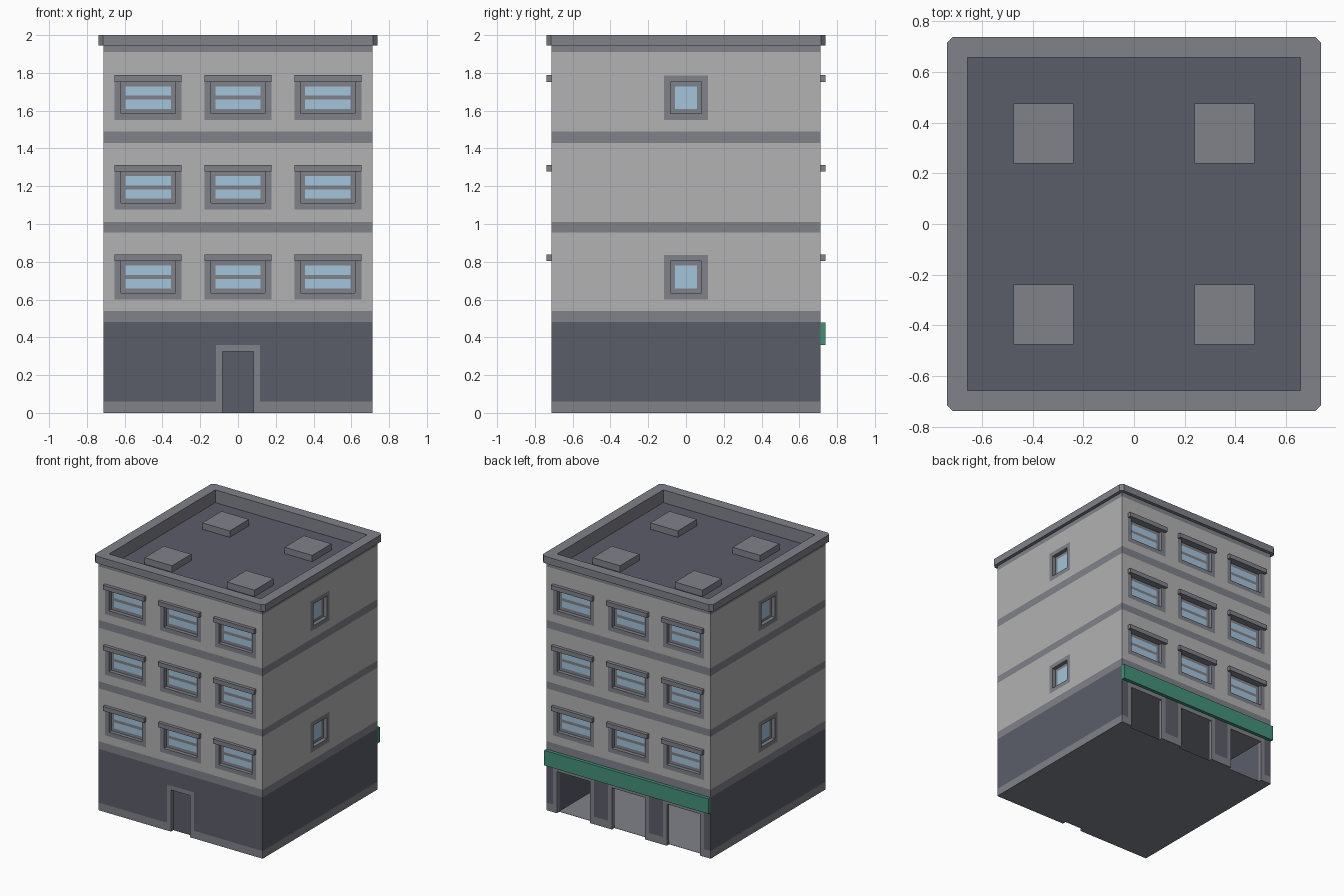
import bpy
from math import sin, cos, pi

if "Cube" in bpy.data.objects:
    bpy.data.objects.remove(bpy.data.objects["Cube"])

W = 0.712          # half width of the body
DEPTH = 0.03       # window and door recess


def material(name, hexa):
    m = bpy.data.materials.new(name)
    rgb = [int(hexa[i:i + 2], 16) / 255 for i in (0, 2, 4)]
    m.diffuse_color = [((c + 0.055) / 1.055) ** 2.4 for c in rgb] + [1]
    m.use_nodes = True
    m.node_tree.nodes["Principled BSDF"].inputs["Base Color"].default_value = m.diffuse_color
    return m


MATS = {n: material(n, h) for n, h in dict(
    plaster="b2b2b2", trim="80828a", slate="5b5d69", glass="a4c4dc", green="43917a").items()}
NAMES = list(MATS)


def build(name, faces):
    """Make one flat-shaded object from (points, material name) faces."""
    index, polys = {}, []
    for pts, mat in faces:
        ids = []
        for p in pts:
            i = index.setdefault(tuple(round(c, 4) for c in p), len(index))
            if i not in ids:
                ids.append(i)
        polys.append((ids, mat))
    me = bpy.data.meshes.new(name)
    me.from_pydata(list(index), [], [p for p, _ in polys])
    used = [n for n in NAMES if any(m == n for _, m in polys)]
    for n in used:
        me.materials.append(MATS[n])
    for poly, (_, m) in zip(me.polygons, polys):
        poly.material_index = used.index(m)
    ob = bpy.data.objects.new(name, me)
    bpy.context.collection.objects.link(ob)
    return ob


def box(name, x0, x1, y0, y1, z0, z1, mat, angle=0):
    p = [(x, y, z) for z in (z0, z1) for y in (y0, y1) for x in (x0, x1)]
    quads = [(0, 2, 3, 1), (4, 5, 7, 6), (0, 1, 5, 4), (1, 3, 7, 5), (3, 2, 6, 7), (2, 0, 4, 6)]
    ob = build(name, [([p[i] for i in q], mat) for q in quads])
    ob.rotation_euler.z = angle
    return ob


def grid(us, zs, y, pick):
    """Flat panel of cells facing -y; pick(u, z) gives a material or None for a hole."""
    us, zs = (sorted({round(v, 4) for v in s}) for s in (us, zs))
    out = []
    for a, b in zip(us, us[1:]):
        for c, d in zip(zs, zs[1:]):
            m = pick((a + b) / 2, (c + d) / 2)
            if m:
                out.append(([(a, y, c), (b, y, c), (b, y, d), (a, y, d)], m))
    return out


BANDS = [0, .06, .48, .54, .955, 1.01, 1.43, 1.49, 1.91, 1.945]
BAND_MATS = ["trim", "slate", "trim"] + ["plaster", "trim"] * 3
RIM = 0.034


def wall(name, angle, holes):
    """holes: (centre, half width, bottom, top, kind)"""
    us, zs = [-W, W], list(BANDS)
    for u, h, z0, z1, _ in holes:
        us += [u - h - RIM, u - h, u + h, u + h + RIM]
        zs += [max(0, z0 - RIM), z0, z1, z1 + RIM]

    def pick(u, z):
        for c, h, z0, z1, _ in holes:
            if abs(u - c) < h and z0 < z < z1:
                return None
            if abs(u - c) < h + RIM and z0 - RIM < z < z1 + RIM:
                return "trim"
        return BAND_MATS[sum(z > b for b in BANDS) - 1]

    faces = grid(us, zs, -W, pick)
    y, e = -W, -W + DEPTH
    for c, h, z0, z1, kind in holes:
        a, b = c - h, c + h
        # reveals
        faces += [([(a, y, z0), (a, e, z0), (a, e, z1), (a, y, z1)], "trim"),
                  ([(b, y, z1), (b, e, z1), (b, e, z0), (b, y, z0)], "trim"),
                  ([(a, e, z1), (b, e, z1), (b, y, z1), (a, y, z1)], "trim")]
        if z0 > 0:
            faces.append(([(a, y, z0), (b, y, z0), (b, e, z0), (a, e, z0)], "trim"))
        # door leaf, or sash with one or two panes
        if kind == "door":
            faces += grid([a, b], [z0, z1], e, lambda u, z: "slate")
        elif kind != "shop":
            g, mid = 0.024, (z0 + z1) / 2
            bar = 0.011 if kind == "double" else 0
            faces += grid([a, a + g, b - g, b], [z0, z0 + g, mid - bar, mid + bar, z1 - g, z1], e,
                          lambda u, z: "glass" if abs(u - c) < h - g and bar < abs(z - mid) < mid - z0 - g
                          else "trim")
    build(name, faces).rotation_euler.z = angle


# Walls with windows, door and shop openings
COLS, ROWS = (-.476, 0, .476), (.635, 1.11, 1.585)
wide = [(u, .144, z, z + .168, "double") for u in COLS for z in ROWS]
small = [(0, .083, z, z + .168, "single") for z in (ROWS[0], ROWS[2])]
shops = [(u, .144, 0, .326, "shop") for u in COLS]
wall("front_wall", 0, wide + [(0, .083, 0, .326, "door")])
wall("right_wall", pi / 2, small)
wall("back_wall", pi, wide + shops)
wall("left_wall", -pi / 2, small)

# Window hoods
for ang, side in ((0, "front"), (pi, "back")):
    for u in COLS:
        for z in ROWS:
            box(f"{side}_window_hood", u - .178, u + .178, -.738, -W, z + .168, z + .203, "trim", ang)

# Shop fascia
box("shop_fascia", -W, W, W, .738, .36, .478, "green")

# Underside with door and shop notches
under = [(-W, -W), (-.083, -W), (-.083, -W + DEPTH), (.083, -W + DEPTH), (.083, -W), (W, -W), (W, W)]
for u in reversed(COLS):
    under += [(u + .144, W), (u + .144, W - DEPTH), (u - .144, W - DEPTH), (u - .144, W)]
under.append((-W, W))
build("underside", [([(x, y, 0) for x, y in reversed(under)], "trim")])

# Shop interior
R, F, N, B, T = .62, W - DEPTH, -.62, .005, .326
room = [([(-R, N, B), (R, N, B), (R, F, B), (-R, F, B)], "trim"),
        ([(-R, F, T), (R, F, T), (R, N, T), (-R, N, T)], "trim"),
        ([(R, N, B), (-R, N, B), (-R, N, T), (R, N, T)], "slate"),
        ([(-R, N, B), (-R, F, B), (-R, F, T), (-R, N, T)], "slate"),
        ([(R, F, B), (R, N, B), (R, N, T), (R, F, T)], "slate")]
for s in (-1, 1):
    a, b = sorted((s * .144, s * .332))
    room.append(([(a, F, B), (b, F, B), (b, F, T), (a, F, T)], "slate"))
build("shop_interior", room)


# Parapet with clipped corners, lofted through rings
def ring(half, clip, z):
    pts = []
    for k in range(4):
        c, s = round(cos(k * pi / 2)), round(sin(k * pi / 2))
        for x, y in ((half, half - clip), (half - clip, half)):
            pts.append((x * c - y * s, x * s + y * c, z))
    return pts


rings = [ring(W, 0, 1.945), ring(.738, .022, 1.945), ring(.738, .022, 2), ring(.657, 0, 2), ring(.657, 0, 1.9)]
faces = []
for lo, hi in zip(rings, rings[1:]):
    for i in range(8):
        j = (i + 1) % 8
        quad = [lo[i], lo[j], hi[j], hi[i]]
        if len(set(quad)) > 2:
            faces.append((quad, "trim"))
build("parapet", faces)

# Roof deck and roof units
build("roof_deck", [([(-.657, -.657, 1.9), (.657, -.657, 1.9), (.657, .657, 1.9), (-.657, .657, 1.9)], "slate")])
for x in (-.357, .357):
    for y in (-.357, .357):
        box("roof_unit", x - .119, x + .119, y - .119, y + .119, 1.9, 1.95, "trim")
